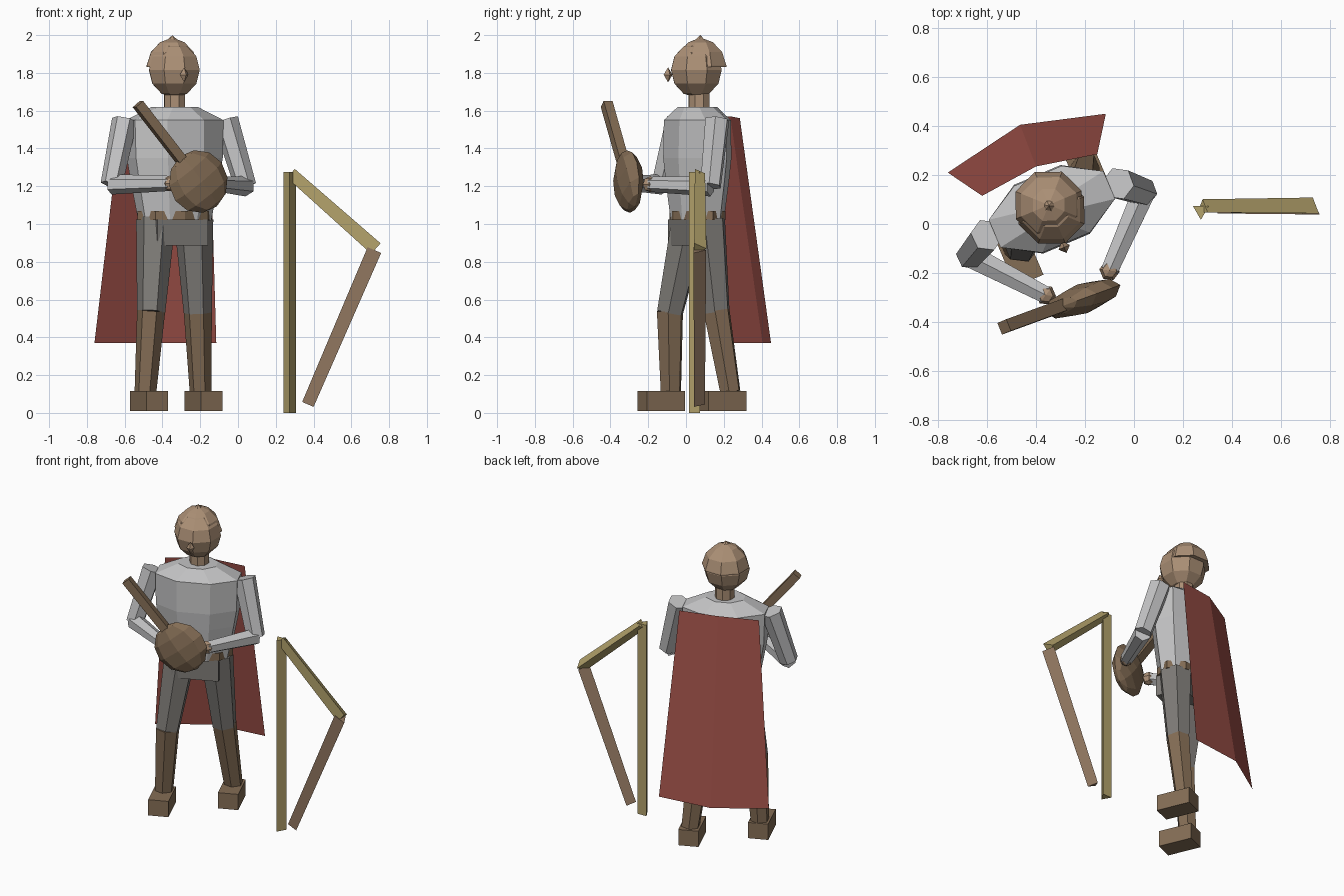
import bpy, bmesh, math
from mathutils import Vector, Matrix, Euler

if "Cube" in bpy.data.objects:
    bpy.data.objects.remove(bpy.data.objects["Cube"])

YAW = math.radians(23)


def mat(name, rgb):
    m = bpy.data.materials.new(name)
    lin = [((c / 255 + 0.055) / 1.055) ** 2.4 for c in rgb]
    m.diffuse_color = (*lin, 1)
    m.use_nodes = True
    m.node_tree.nodes["Principled BSDF"].inputs["Base Color"].default_value = m.diffuse_color
    return m


SKIN = mat("tan", (172, 144, 118))
LEATHER = mat("brown", (132, 109, 85))
STICK = mat("warm_brown", (145, 119, 96))
SHIRT = mat("light_grey", (196, 196, 197))
TROUSER = mat("dark_grey", (126, 123, 119))
CLOAK = mat("dull_red", (158, 80, 72))
BRASS = mat("khaki", (180, 163, 108))


def finish(name, bm, m):
    bmesh.ops.recalc_face_normals(bm, faces=bm.faces)
    me = bpy.data.meshes.new(name)
    bm.to_mesh(me)
    bm.free()
    me.materials.append(m)
    ob = bpy.data.objects.new(name, me)
    bpy.context.collection.objects.link(ob)
    return ob


def bridge(name, rings, m):
    """Skin a list of equal-length point rings and cap both ends."""
    bm = bmesh.new()
    vs = [[bm.verts.new(p) for p in r] for r in rings]
    n = len(vs[0])
    for a, b in zip(vs, vs[1:]):
        for i in range(n):
            j = (i + 1) % n
            bm.faces.new((a[i], a[j], b[j], b[i]))
    bm.faces.new(vs[0])
    bm.faces.new(vs[-1])
    return finish(name, bm, m)


def stack(name, cx, cy, levels, m, n=8, phase=0.0):
    """Horizontal oval rings (z, half width, half depth), turned with the body."""
    rings = []
    for z, w, d in levels:
        ring = []
        for i in range(n):
            t = math.radians(phase) + math.tau * i / n
            p = Matrix.Rotation(YAW, 3, 'Z') @ Vector((w * math.cos(t), d * math.sin(t), 0))
            ring.append(p + Vector((cx, cy, z)))
        rings.append(ring)
    return bridge(name, rings, m)


def limb(name, p0, p1, r0, r1, m, n=6, phase=0.0, ref=(0, -1, 0)):
    """Tapered prism between two points."""
    p0, p1, ref = Vector(p0), Vector(p1), Vector(ref)
    a = (p1 - p0).normalized()
    e1 = (ref - a * ref.dot(a)).normalized()
    e2 = a.cross(e1)
    rings = []
    for p, r in ((p0, r0), (p1, r1)):
        ts = [math.radians(phase) + math.tau * i / n for i in range(n)]
        rings.append([p + e1 * r * math.cos(t) + e2 * r * math.sin(t) for t in ts])
    return bridge(name, rings, m)


def ball(name, loc, half, m, rot=(0, 0, YAW), seg=8, rings=6):
    bm = bmesh.new()
    M = Matrix.Translation(loc) @ Euler(rot).to_matrix().to_4x4() @ Matrix.Diagonal((*half, 1))
    bmesh.ops.create_uvsphere(bm, u_segments=seg, v_segments=rings, radius=1, matrix=M)
    return finish(name, bm, m)


def box(name, loc, size, m):
    bm = bmesh.new()
    M = Matrix.Translation(loc) @ Matrix.Rotation(YAW, 4, 'Z') @ Matrix.Diagonal((*size, 1))
    bmesh.ops.create_cube(bm, size=1, matrix=M)
    return finish(name, bm, m)


# Head, nose, cap
ball("head", (-0.337, 0.055, 1.815), (0.145, 0.145, 0.145), SKIN)
ball("nose", (-0.285, -0.095, 1.79), (0.025, 0.025, 0.04), SKIN, seg=4, rings=2)
stack("neck", -0.335, 0.07, [(1.58, 0.06, 0.06), (1.70, 0.06, 0.06)], SKIN)
stack("cap", -0.348, 0.078, [(1.832, 0.146, 0.146), (1.84, 0.146, 0.146), (1.91, 0.122, 0.122),
                             (1.962, 0.07, 0.07), (1.98, 0.02, 0.02)], SKIN)
ball("cap_button", (-0.347, 0.075, 1.967), (0.035, 0.035, 0.033), SKIN, seg=6, rings=2)

# Torso, belt, hips
stack("torso", -0.335, 0.06, [(1.02, 0.205, 0.13), (1.24, 0.25, 0.155), (1.35, 0.27, 0.165),
                              (1.55, 0.275, 0.16), (1.62, 0.125, 0.10)], SHIRT, phase=22.5)
stack("belt", -0.335, 0.06, [(1.02, 0.213, 0.138), (1.07, 0.213, 0.138)], LEATHER)
box("hips", (-0.33, 0.05, 0.955), (0.29, 0.19, 0.14), TROUSER)

# Legs: hip, knee, ankle, foot centre
legs = {
    "right": ((-0.435, 0.02, 1.02), (-0.46, -0.085, 0.53), (-0.49, -0.08, 0.11), (-0.47, -0.13, 0.0625)),
    "left": ((-0.235, 0.11, 1.02), (-0.213, 0.162, 0.53), (-0.198, 0.235, 0.11), (-0.182, 0.195, 0.0625)),
}
FWD = (math.sin(YAW), -math.cos(YAW), 0)
for side, (hip, knee, ankle, foot) in legs.items():
    limb(side + "_thigh", hip, knee, 0.105, 0.075, TROUSER, ref=FWD)
    limb(side + "_shin", (knee[0], knee[1], 0.54), ankle, 0.075, 0.058, LEATHER, ref=FWD)
    box(side + "_foot", foot, (0.125, 0.22, 0.105), LEATHER)

# Arms: shoulder, elbow, hand
arms = {
    "right": ((-0.60, -0.045, 1.55), (-0.67, -0.13, 1.21), (-0.36, -0.29, 1.215)),
    "left": ((-0.065, 0.165, 1.55), (0.04, 0.13, 1.20), (-0.10, -0.19, 1.21)),
}
for side, (sh, el, ha) in arms.items():
    limb(side + "_upper_arm", sh, el, 0.068, 0.058, SHIRT, ref=FWD)
    limb(side + "_forearm", el, ha, 0.054, 0.04, SHIRT, ref=(0, 0, 1))
    ball(side + "_hand", ha, (0.042, 0.042, 0.042), SKIN, seg=6, rings=4)

# Cape: one sheet in two panels
bm = bmesh.new()
top = [bm.verts.new(p) for p in ((-0.62, 0.115, 1.555), (-0.40, 0.235, 1.57), (-0.15, 0.285, 1.56))]
low = [bm.verts.new(p) for p in ((-0.76, 0.21, 0.37), (-0.465, 0.405, 0.37), (-0.115, 0.45, 0.37))]
for i in range(2):
    bm.faces.new((top[i], top[i + 1], low[i + 1], low[i]))
finish("cape", bm, CLOAK)

# Lute held across the chest
ball("lute_body", (-0.21, -0.305, 1.225), (0.165, 0.062, 0.168), LEATHER,
     rot=(0, math.radians(-38), math.radians(20)))
limb("lute_neck", (-0.27, -0.325, 1.30), (-0.53, -0.42, 1.635), 0.036, 0.036, LEATHER,
     n=4, phase=45, ref=FWD)

# Standing angled frame of three triangular bars
limb("frame_post", (0.273, 0.055, 0), (0.273, 0.055, 1.275), 0.038, 0.038, BRASS, n=3)
limb("frame_arm", (0.28, 0.065, 1.268), (0.73, 0.065, 0.87), 0.036, 0.043, BRASS, n=3, phase=180)
limb("frame_strut", (0.722, 0.062, 0.862), (0.37, 0.062, 0.045), 0.045, 0.038, STICK, n=3, phase=180)
